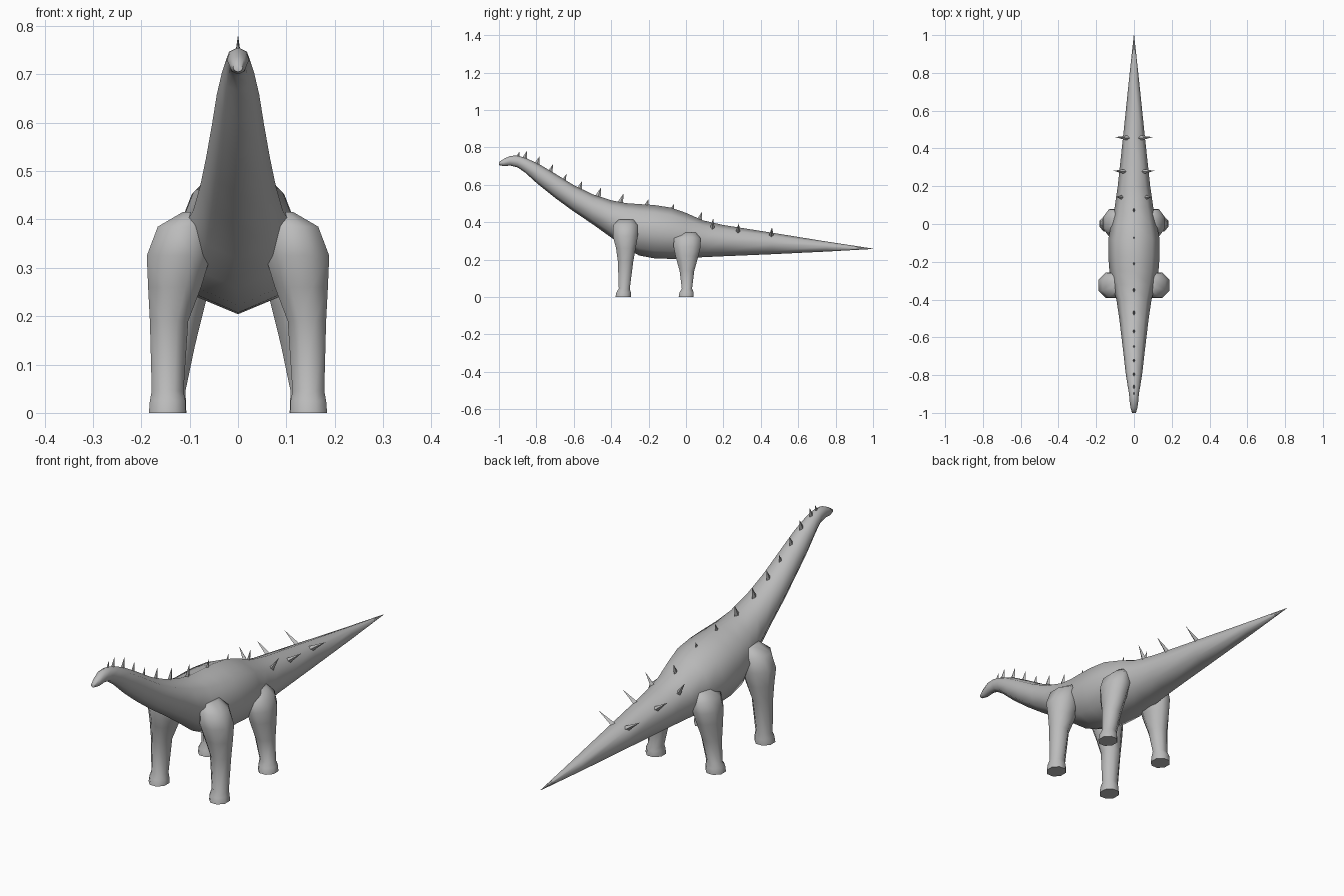
import bpy, bmesh
from math import sin, cos, pi, radians
from mathutils import Vector

old = bpy.data.objects.get("Cube")
if old:
    bpy.data.objects.remove(old, do_unlink=True)

GREY = (0.5, 0.5, 0.5, 1)
skin = bpy.data.materials.new("grey skin")
skin.use_nodes = True
skin.diffuse_color = GREY
skin.node_tree.nodes["Principled BSDF"].inputs["Base Color"].default_value = GREY


def finish(name, bm, angle):
    bmesh.ops.recalc_face_normals(bm, faces=bm.faces)
    mesh = bpy.data.meshes.new(name)
    bm.to_mesh(mesh)
    bm.free()
    mesh.materials.append(skin)
    obj = bpy.data.objects.new(name, mesh)
    bpy.context.collection.objects.link(obj)
    bpy.ops.object.select_all(action="DESELECT")
    obj.select_set(True)
    bpy.context.view_layer.objects.active = obj
    bpy.ops.object.shade_smooth_by_angle(angle=radians(angle))
    return obj


def loft(name, rings, angle=60):
    """Skin a list of equal rings of points and cap both ends."""
    bm = bmesh.new()
    loops = [[bm.verts.new(p) for p in ring] for ring in rings]
    n = len(loops[0])
    for a, b in zip(loops, loops[1:]):
        for i in range(n):
            j = (i + 1) % n
            bm.faces.new((a[i], a[j], b[j], b[i]))
    bm.faces.new(loops[0])
    bm.faces.new(loops[-1])
    return finish(name, bm, angle)


def oval(n=8, turn=0.0):
    return [(cos(2 * pi * i / n + turn), sin(2 * pi * i / n + turn)) for i in range(n)]


# Body from snout to tail tip: y, bottom, top, half width
sections = [
    (-1.0, .705, .722, .010), (-.975, .70, .738, .018), (-.94, .703, .755, .023),
    (-.90, .693, .756, .026), (-.86, .665, .745, .033), (-.79, .602, .713, .044),
    (-.70, .53, .66, .054), (-.60, .457, .598, .066), (-.50, .39, .55, .078),
    (-.40, .318, .517, .093), (-.32, .258, .502, .115), (-.25, .222, .497, .130),
    (-.17, .207, .492, .136), (-.08, .204, .478, .136), (0, .206, .45, .120),
    (.09, .213, .41, .102), (.20, .218, .385, .086), (.46, .229, .344, .058),
    (.75, .243, .297, .028), (1.0, .257, .259, .001)]
loft("body", [[(w * c, y, (lo + hi) / 2 + (hi - lo) / 2 * s) for c, s in oval()]
              for y, lo, hi, w in sections])

# Legs from sole to shoulder or hip: z, inner x, outer x, front y, back y
front_leg = [
    (0, .107, .185, -.378, -.294), (.025, .108, .183, -.373, -.294),
    (.045, .112, .179, -.360, -.300), (.19, .102, .183, -.365, -.281),
    (.26, .075, .187, -.375, -.268), (.325, .055, .190, -.392, -.256),
    (.385, .058, .167, -.390, -.258), (.415, .080, .115, -.360, -.280)]
hind_leg = [
    (0, .106, .183, -.040, .042), (.025, .107, .181, -.036, .042),
    (.045, .108, .172, -.023, .033), (.14, .088, .167, -.035, .045),
    (.22, .068, .166, -.058, .068), (.27, .055, .165, -.068, .080),
    (.315, .055, .150, -.066, .079), (.345, .075, .115, -.027, .053)]
for name, profile in (("front_leg", front_leg), ("hind_leg", hind_leg)):
    for side, sign in (("left", 1), ("right", -1)):
        rings = []
        for z, x0, x1, y0, y1 in profile:
            rx, ry = (x1 - x0) / 2 * 1.06, (y1 - y0) / 2 * 1.06
            rings.append([(sign * ((x0 + x1) / 2 + rx * c), (y0 + y1) / 2 + ry * s, z)
                          for c, s in oval(8, pi / 8)])
        loft(f"{side}_{name}", rings)


def spike(name, base, tip, along, across):
    """Four-sided spike with a diamond base spanned by two vectors."""
    base, tip, u, v = map(Vector, (base, tip, along, across))
    bm = bmesh.new()
    ring = [bm.verts.new(base + d) for d in (u, v, -u, -v)]
    point = bm.verts.new(tip)
    for i in range(4):
        bm.faces.new((ring[i], ring[(i + 1) % 4], point))
    bm.faces.new(ring)
    finish(name, bm, 30)


# Row of backward-leaning spikes along neck and back: tip y, tip z
crest = [(-.89, .778), (-.85, .782), (-.782, .755), (-.712, .71), (-.64, .658),
         (-.555, .622), (-.455, .585), (-.335, .552), (-.2, .525), (-.065, .497),
         (.085, .455)]
for i, (y, z) in enumerate(crest):
    spike(f"back_spike_{i + 1}", (0, y - .016, z - .05), (0, y, z),
          (0, .015, -.005), (.007, 0, 0))

# Paired spikes on the sides of the tail: y, base x, base z, tip x, tip z
for i, (y, bx, bz, tx, tz) in enumerate([(.14, .060, .362, .096, .422),
                                         (.277, .046, .345, .108, .393),
                                         (.455, .030, .325, .100, .372)]):
    for side, sign in (("left", 1), ("right", -1)):
        spike(f"{side}_tail_spike_{i + 1}", (sign * bx, y, bz), (sign * tx, y + .005, tz),
              (0, .014, 0), (sign * .007, 0, -.01))
